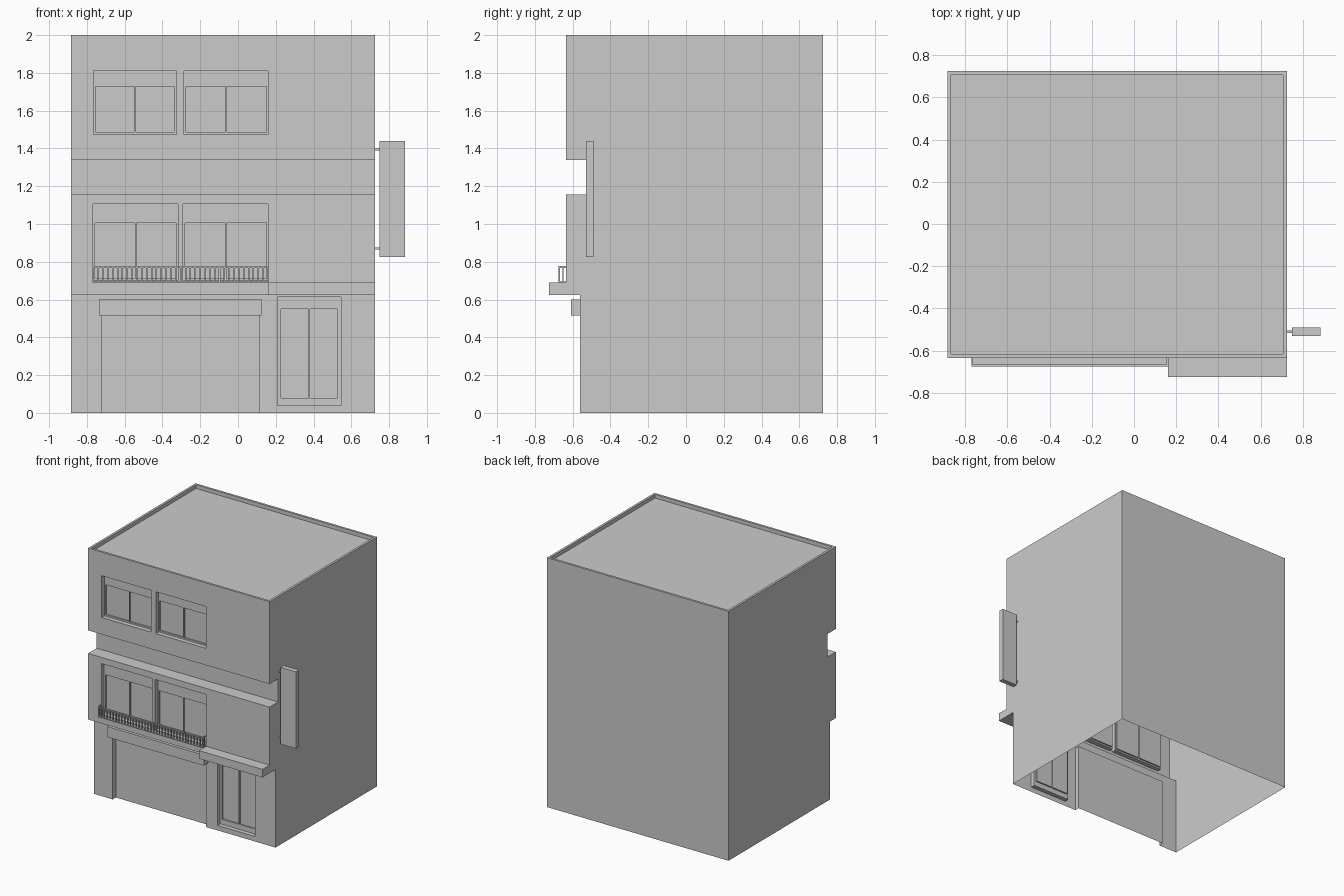
import bpy, bmesh
from mathutils import Vector

if "Cube" in bpy.data.objects:
    bpy.data.objects.remove(bpy.data.objects["Cube"])


def mesh_object(name, bm):
    bmesh.ops.recalc_face_normals(bm, faces=bm.faces[:])
    me = bpy.data.meshes.new(name)
    bm.to_mesh(me)
    bm.free()
    ob = bpy.data.objects.new(name, me)
    bpy.context.collection.objects.link(ob)
    return ob


def boxes(name, spans):
    """One object made of boxes given as (x0, x1, y0, y1, z0, z1)."""
    bm = bmesh.new()
    for x0, x1, y0, y1, z0, z1 in spans:
        vs = bmesh.ops.create_cube(bm, size=1)["verts"]
        size = Vector((x1 - x0, y1 - y0, z1 - z0))
        mid = Vector((x0 + x1, y0 + y1, z0 + z1)) / 2
        for v in vs:
            v.co = v.co * size + mid
    return mesh_object(name, bm)


def cut(target, spans):
    """Subtract boxes from the target and drop the cutter."""
    cutter = boxes("cutter", spans)
    cutter.hide_render = True
    mod = target.modifiers.new("cut", "BOOLEAN")
    mod.operation, mod.solver, mod.object = "DIFFERENCE", "EXACT", cutter
    bpy.context.view_layer.objects.active = target
    bpy.ops.object.modifier_apply(modifier=mod.name)
    bpy.data.objects.remove(cutter)


X0, X1, BACK = -0.885, 0.725, 0.725
GROUND, UPPER, BAND = -0.56, -0.635, -0.527

# building body: side profile extruded along x
profile = [(GROUND, 0), (GROUND, 0.625), (UPPER, 0.625), (UPPER, 1.155),
           (BAND, 1.155), (BAND, 1.34), (UPPER, 1.34), (UPPER, 2),
           (BACK, 2), (BACK, 0)]
bm = bmesh.new()
side = bm.faces.new([bm.verts.new((X0, y, z)) for y, z in profile])
ext = bmesh.ops.extrude_face_region(bm, geom=[side])["geom"]
bmesh.ops.translate(bm, vec=(X1 - X0, 0, 0),
                    verts=[g for g in ext if isinstance(g, bmesh.types.BMVert)])
body = mesh_object("building_body", bm)

# openings: x0, x1, z0, z1, wall y, pane bottom, pane top, side margin
windows = [(-0.765, -0.325, 1.475, 1.81, UPPER, 1.487, 1.727, 0.01),
           (-0.285, 0.16, 1.475, 1.81, UPPER, 1.487, 1.727, 0.01),
           (-0.767, -0.317, 0.70, 1.105, UPPER, 0.712, 1.005, 0.01),
           (-0.29, 0.16, 0.70, 1.105, UPPER, 0.712, 1.005, 0.01),
           (0.21, 0.545, 0.04, 0.613, GROUND, 0.08, 0.55, 0.017)]
recesses, panes = [], []
DEPTH, PANE = 0.035, 0.012
for x0, x1, z0, z1, y, pz0, pz1, m in windows:
    recesses.append((x0, x1, y - 0.1, y + DEPTH, z0, z1))
    mid = (x0 + x1) / 2
    for a, b in ((x0 + m, mid - 0.004), (mid + 0.004, x1 - m)):
        panes.append((a, b, y - 0.1, y + DEPTH + PANE, pz0, pz1))
    # upper lights of the windows are not recessed further
recesses.append((-0.72, 0.11, -0.7, GROUND + 0.04, -0.1, 0.54))   # shop entrance
recesses.append((X0 + 0.018, X1 - 0.018, UPPER + 0.018, BACK - 0.018,
                 1.97, 2.1))                                      # roof inside parapet
cut(body, recesses)
cut(body, panes)

# the shell is open underneath
bm = bmesh.new()
bm.from_mesh(body.data)
floor = [f for f in bm.faces if all(abs(v.co.z) < 1e-4 for v in f.verts)]
bmesh.ops.delete(bm, geom=floor, context="FACES")
bm.to_mesh(body.data)
bm.free()

# shutter housing and door canopy
boxes("shutter_housing", [(-0.735, 0.125, -0.61, GROUND, 0.515, 0.6)])
boxes("door_canopy", [(0.16, X1, -0.725, GROUND, 0.625, 0.69)])

# balcony railing: bottom plate, top rails, evenly spaced bars
RX0, RX1, RY = -0.77, 0.163, -0.675
rail = [(RX0, RX1, RY, UPPER, 0.69, 0.696),
        (RX0, RX1, RY, RY + 0.008, 0.768, 0.777),
        (RX0, RX0 + 0.008, RY, UPPER, 0.768, 0.777),
        (RX1 - 0.008, RX1, RY, UPPER, 0.768, 0.777)]
COUNT = 37
for i in range(COUNT):
    x = RX0 + (RX1 - RX0 - 0.008) * i / (COUNT - 1)
    rail.append((x, x + 0.008, RY, RY + 0.007, 0.694, 0.77))
for x in (RX0, RX1 - 0.008):
    rail.append((x, x + 0.008, RY + 0.02, RY + 0.027, 0.694, 0.77))
boxes("balcony_railing", rail)

# projecting sign board and its brackets
boxes("sign_board", [(0.75, 0.885, -0.53, -0.49, 0.825, 1.44)])
boxes("sign_brackets", [(X1, 0.752, -0.516, -0.504, z - 0.006, z + 0.006)
                        for z in (0.87, 1.395)])
